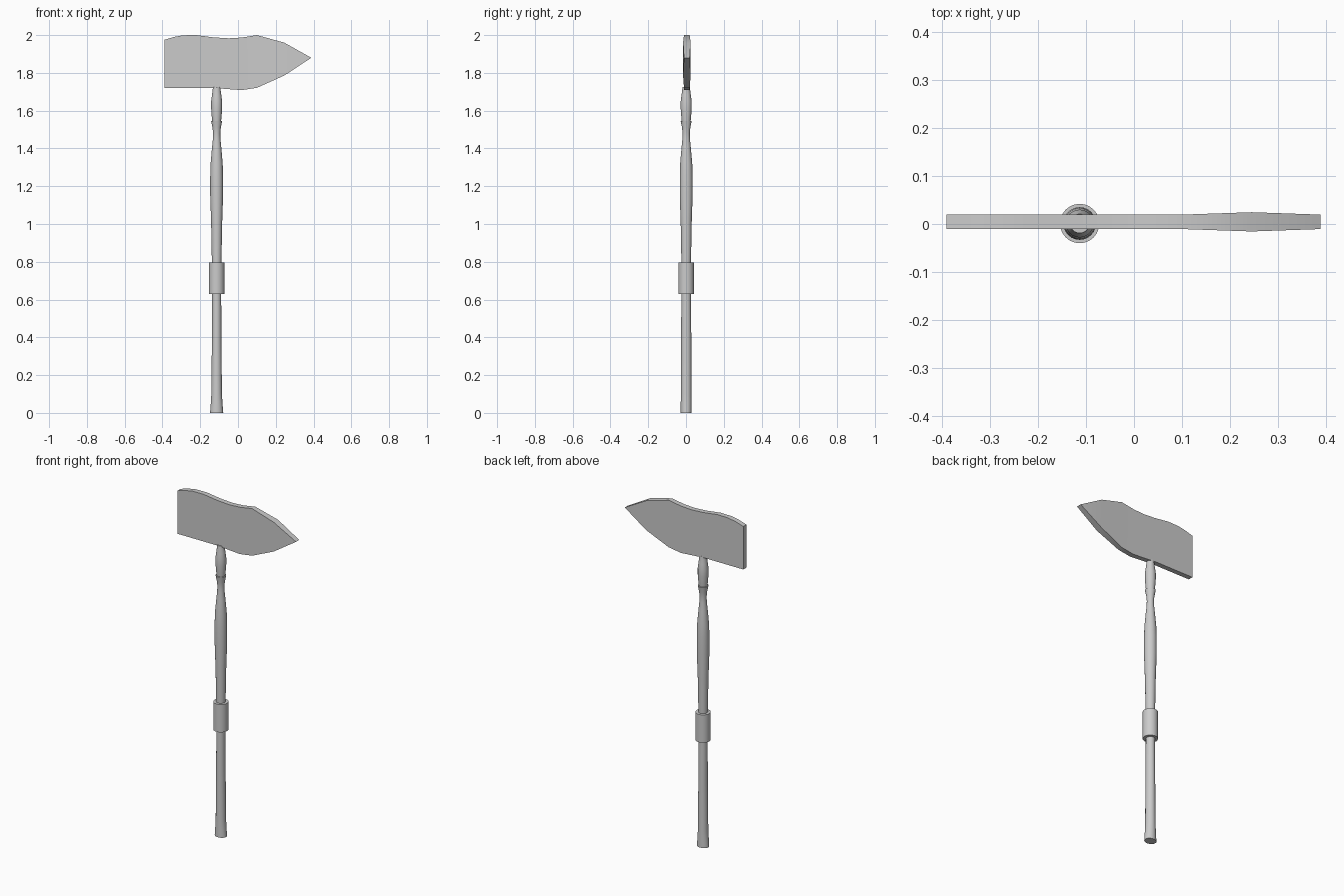
import bpy, bmesh, math

cube = bpy.data.objects.get("Cube")
if cube:
    bpy.data.objects.remove(cube, do_unlink=True)

GREY = (0.6, 0.6, 0.6, 1)
grey = bpy.data.materials.new("plain grey")
grey.use_nodes = True
grey.diffuse_color = GREY
grey.node_tree.nodes["Principled BSDF"].inputs["Base Color"].default_value = GREY

AXIS_X, AXIS_Y, SIDES = -0.113, 0.001, 24


def finish(name, bm):
    bmesh.ops.remove_doubles(bm, verts=bm.verts, dist=0.0001)
    bmesh.ops.recalc_face_normals(bm, faces=bm.faces)
    mesh = bpy.data.meshes.new(name)
    bm.to_mesh(mesh)
    bm.free()
    mesh.materials.append(grey)
    obj = bpy.data.objects.new(name, mesh)
    bpy.context.collection.objects.link(obj)
    bpy.ops.object.select_all(action='DESELECT')
    bpy.context.view_layer.objects.active = obj
    obj.select_set(True)
    bpy.ops.object.shade_smooth_by_angle(angle=math.radians(30))
    return obj


def turned(name, profile):
    """Lathe a list of (height, x radius, y radius) around the shaft axis."""
    bm = bmesh.new()
    rings = []
    for z, rx, ry in profile:
        angles = [2 * math.pi * i / SIDES for i in range(SIDES)]
        rings.append([bm.verts.new((AXIS_X + rx * math.cos(a), AXIS_Y + ry * math.sin(a), z))
                      for a in angles])
    for low, high in zip(rings, rings[1:]):
        for i in range(SIDES):
            j = (i + 1) % SIDES
            bm.faces.new((low[i], low[j], high[j], high[i]))
    bm.faces.new(rings[0])
    bm.faces.new(rings[-1])
    return finish(name, bm)


def round_profile(points):
    return [(z, r, r) for z, r in points]


# Lower shaft with a foot flared sideways
turned("lower_shaft", [(0, 0.035, 0.029), (0.05, 0.031, 0.029), (0.1, 0.028, 0.028),
                       (0.4, 0.025, 0.027), (0.65, 0.024, 0.025)])
# Collar
turned("collar", round_profile([(0.63, 0.041), (0.795, 0.041)]))
# Swelling grip with a narrow neck
turned("upper_shaft", round_profile([
    (0.78, 0.025), (1.0, 0.029), (1.15, 0.034), (1.25, 0.034), (1.32, 0.032),
    (1.4, 0.025), (1.45, 0.02), (1.48, 0.019), (1.51, 0.022), (1.545, 0.029)]))
# Neck bead below the head
turned("neck_bead", round_profile([
    (1.54, 0.023), (1.57, 0.026), (1.61, 0.029), (1.65, 0.029), (1.68, 0.025),
    (1.71, 0.021), (1.725, 0.02)]))

# Head columns: x, bottom, top, half thickness
columns = [
    (-0.39, 1.72, 1.975, 0.015), (-0.34, 1.72, 1.99, 0.015), (-0.29, 1.72, 1.999, 0.015),
    (-0.22, 1.72, 2.0, 0.015), (-0.13, 1.72, 1.988, 0.015), (-0.05, 1.714, 1.983, 0.015),
    (0.02, 1.709, 1.987, 0.015), (0.1, 1.721, 2.0, 0.015), (0.245, 1.786, 1.96, 0.02),
    (0.388, 1.88, 1.88, 0.015)]
bm = bmesh.new()
rings = []
for x, bottom, top, half in columns:
    rings.append([bm.verts.new((x, 0.0045 + side * half, z))
                  for side, z in ((-1, bottom), (1, bottom), (1, top), (-1, top))])
for a, b in zip(rings, rings[1:]):
    for i in range(4):
        j = (i + 1) % 4
        bm.faces.new((a[i], a[j], b[j], b[i]))
bm.faces.new(rings[0])
finish("pointed_head", bm)
